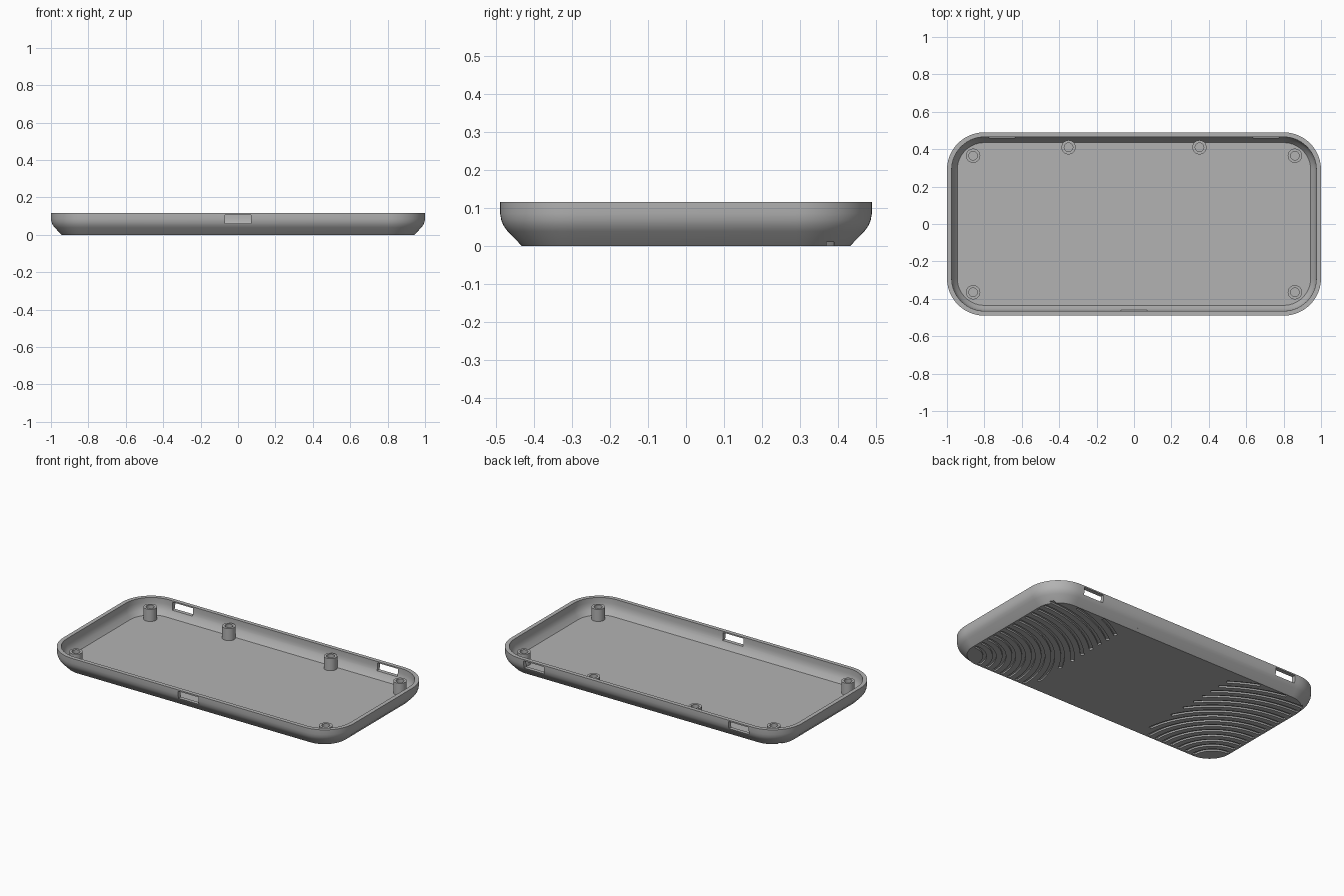
import bpy, bmesh
from math import pi, cos, sin, acos, asin, radians

cube = bpy.data.objects.get("Cube")
if cube:
    bpy.data.objects.remove(cube, do_unlink=True)

GREY = (0.45, 0.45, 0.45, 1)
mat = bpy.data.materials.new("plain grey")
mat.use_nodes = True
mat.diffuse_color = GREY
mat.node_tree.nodes["Principled BSDF"].inputs["Base Color"].default_value = GREY

HALF_X, HALF_Y, RADIUS, HEIGHT, FLOOR = 1.0, 0.49, 0.2, 0.115, 0.02


def finish(bm, name):
    bmesh.ops.recalc_face_normals(bm, faces=bm.faces)
    mesh = bpy.data.meshes.new(name)
    bm.to_mesh(mesh)
    bm.free()
    ob = bpy.data.objects.new(name, mesh)
    bpy.context.collection.objects.link(ob)
    mesh.materials.append(mat)
    return ob


def bridge(bm, a, b):
    for i in range(len(a)):
        j = (i + 1) % len(a)
        bm.faces.new((a[i], a[j], b[j], b[i]))


def activate(ob):
    bpy.ops.object.select_all(action='DESELECT')
    ob.select_set(True)
    bpy.context.view_layer.objects.active = ob


def smooth(ob):
    activate(ob)
    bpy.ops.object.shade_smooth_by_angle(angle=radians(30))


def cut(ob, cutter):
    activate(ob)
    mod = ob.modifiers.new("cut", 'BOOLEAN')
    mod.operation, mod.solver, mod.object = 'DIFFERENCE', 'EXACT', cutter
    bpy.ops.object.modifier_apply(modifier=mod.name)
    bpy.data.objects.remove(cutter, do_unlink=True)


def rounded_loop(bm, inset, z, steps=14):
    """Rounded rectangle, inset from the widest outline."""
    verts = []
    for k, (sx, sy) in enumerate(((1, 1), (-1, 1), (-1, -1), (1, -1))):
        for i in range(steps + 1):
            a = (k + i / steps) * pi / 2
            r = RADIUS - inset
            verts.append(bm.verts.new((sx * (HALF_X - RADIUS) + r * cos(a),
                                       sy * (HALF_Y - RADIUS) + r * sin(a), z)))
    return verts


# Tray shell: outer wall up, over the rim, inner wall down to the floor
profile = [(0.057, 0), (0.02, 0.038), (0.009, 0.053), (0.003, 0.068), (0, 0.085),
           (0, HEIGHT), (0.025, HEIGHT), (0.025, 0.085), (0.028, 0.065),
           (0.036, 0.045), (0.055, FLOOR)]
bm = bmesh.new()
loops = [rounded_loop(bm, inset, z) for inset, z in profile]
for a, b in zip(loops, loops[1:]):
    bridge(bm, a, b)
bm.faces.new(loops[0])
bm.faces.new(loops[-1])
shell = finish(bm, "tray_shell")

# Port windows: one in the front wall, two in the back wall
bm = bmesh.new()
for x, y in ((0, -HALF_Y), (-0.705, HALF_Y), (0.705, HALF_Y)):
    box = bmesh.ops.create_cube(bm, size=1)["verts"]
    bmesh.ops.scale(bm, vec=(0.14, 0.14, 0.047), verts=box)
    bmesh.ops.translate(bm, vec=(x, y, 0.083), verts=box)
cut(shell, finish(bm, "port_cutter"))

# Grip grooves underneath: arcs around the two front corners
CENTRE_X, CENTRE_Y, REACH_X, REACH_Y = 0.93, -0.42, 0.52, 0.84
bm = bmesh.new()
for side in (-1, 1):
    for k in range(15):
        r = 0.14 + 0.055 * k
        start = acos(min(1, REACH_X / r))
        end = asin(min(1, REACH_Y / r))
        sections = []
        for i in range(25):
            a = start + (end - start) * i / 24
            sections.append([bm.verts.new((side * (CENTRE_X - q * cos(a)),
                                           CENTRE_Y + q * sin(a), z))
                             for q, z in ((r - 0.01, -0.01), (r + 0.01, -0.01),
                                          (r + 0.01, 0.01), (r - 0.01, 0.01))])
        for a, b in zip(sections, sections[1:]):
            bridge(bm, a, b)
        bm.faces.new(sections[0])
        bm.faces.new(sections[-1])
cut(shell, finish(bm, "groove_cutter"))
smooth(shell)


# Hollow screw posts standing on the floor
def screw_post(name, x, y):
    bm = bmesh.new()
    rings = []
    for r, z in ((0.038, FLOOR - 0.005), (0.038, 0.095), (0.023, 0.095), (0.023, FLOOR - 0.005)):
        rings.append([bm.verts.new((x + r * cos(2 * pi * i / 32),
                                    y + r * sin(2 * pi * i / 32), z)) for i in range(32)])
    for i in range(4):
        bridge(bm, rings[i], rings[(i + 1) % 4])
    smooth(finish(bm, name))


for side, label in ((1, "left"), (-1, "right")):
    screw_post("front_post_" + label, side * 0.86, -0.365)
    screw_post("back_post_" + label, side * 0.86, 0.365)
    screw_post("middle_post_" + label, side * 0.35, 0.41)
